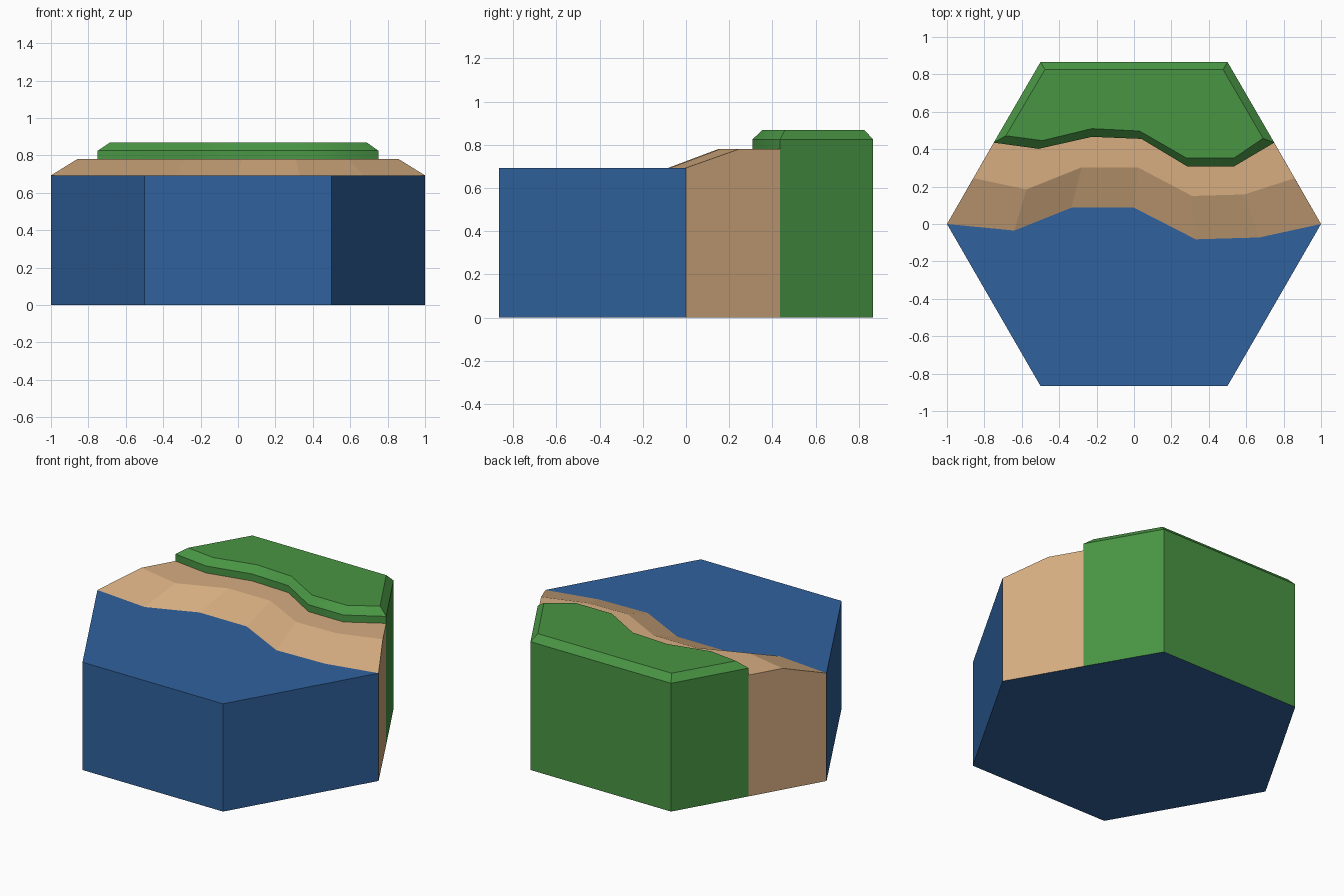
import bpy, bmesh, math
from mathutils import Vector

if "Cube" in bpy.data.objects:
    bpy.data.objects.remove(bpy.data.objects["Cube"])

WATER_Z, SAND_Z, LIP_Z, TOP_Z = 0.693, 0.78, 0.825, 0.868
H = math.sqrt(3) / 2

# wavy contour lines running left to right across the tile
SHORE = [(-1, 0), (-0.64, -0.035), (-0.335, 0.087), (0, 0.087), (0.33, -0.082), (0.67, -0.072), (1, 0)]
CREST = [(-0.859, 0.245), (-0.575, 0.185), (-0.28, 0.303), (0.02, 0.303), (0.31, 0.15), (0.59, 0.158), (0.859, 0.245)]
BANK = [(-0.75, 0.435), (-0.51, 0.402), (-0.225, 0.466), (0.04, 0.455), (0.285, 0.308), (0.535, 0.308), (0.75, 0.435)]
BANK_TOP = [(-0.685, 0.472), (-0.49, 0.446), (-0.225, 0.51), (0.03, 0.497), (0.28, 0.353), (0.535, 0.353), (0.69, 0.458)]


def material(name, rgb):
    m = bpy.data.materials.new(name)
    lin = [(c / 255 / 12.92) if c < 11 else ((c / 255 + 0.055) / 1.055) ** 2.4 for c in rgb]
    m.diffuse_color = (*lin, 1)
    m.use_nodes = True
    m.node_tree.nodes["Principled BSDF"].inputs["Base Color"].default_value = m.diffuse_color
    return m


def at(line, z):
    return [Vector((x, y, z)) for x, y in line]


def strip(a, b, closed=False):
    """Quads joining two lines of equal length."""
    n = len(a)
    return [[a[i], a[(i + 1) % n], b[(i + 1) % n], b[i]] for i in range(n if closed else n - 1)]


def build(name, faces, inside, mat, smooth=None):
    """Make an object; every face is turned away from the inside point."""
    bm = bmesh.new()
    for pts in faces:
        f = bm.faces.new([bm.verts.new(p) for p in pts])
        f.normal_update()
        if f.normal.dot(f.calc_center_median() - Vector(inside)) < 0:
            f.normal_flip()
    bmesh.ops.remove_doubles(bm, verts=bm.verts, dist=1e-4)
    me = bpy.data.meshes.new(name)
    bm.to_mesh(me)
    bm.free()
    me.materials.append(mat)
    ob = bpy.data.objects.new(name, me)
    bpy.context.collection.objects.link(ob)
    if smooth:
        bpy.ops.object.select_all(action='DESELECT')
        ob.select_set(True)
        bpy.context.view_layer.objects.active = ob
        bpy.ops.object.shade_smooth_by_angle(angle=math.radians(smooth))
    return ob


blue = material("water blue", (48, 98, 158))
tan = material("sand tan", (214, 173, 128))
green = material("grass green", (73, 149, 68))

# water: front walls, wavy top and the whole hexagonal underside
front = [(-1, 0), (-0.5, -H), (0.5, -H), (1, 0)]
back = [(0.5, H), (-0.5, H)]
water = strip(at(front, 0), at(front, WATER_Z))
water += [at(front + SHORE[-2:0:-1], WATER_Z), at(front + back, 0)]
build("water", water, (0, -0.3, 0.35), blue)

# sand: slope, flat beach and the two side walls
sand = strip(at(SHORE, WATER_Z), at(CREST, SAND_Z)) + strip(at(CREST, SAND_Z), at(BANK, SAND_Z))
for e in (0, -1):
    s, c, b = SHORE[e], CREST[e], BANK[e]
    sand.append(at([s], 0) + at([s], WATER_Z) + at([c, b], SAND_Z) + at([b], 0))
build("sand", sand, (0, 0.25, 0.3), tan)

# grass: back walls, front step, bevelled rim and flat top
outer = BANK + back
inner = BANK_TOP + [(0.476, 0.826), (-0.476, 0.826)]
rear = [BANK[-1]] + back + [BANK[0]]
grass = strip(at(rear, 0), at(rear, LIP_Z))
grass += strip(at(BANK, SAND_Z), at(BANK, LIP_Z))
grass += strip(at(outer, LIP_Z), at(inner, TOP_Z), closed=True)
grass.append(at(inner, TOP_Z))
build("grass", grass, (0, 0.65, 0.4), green, smooth=35)
